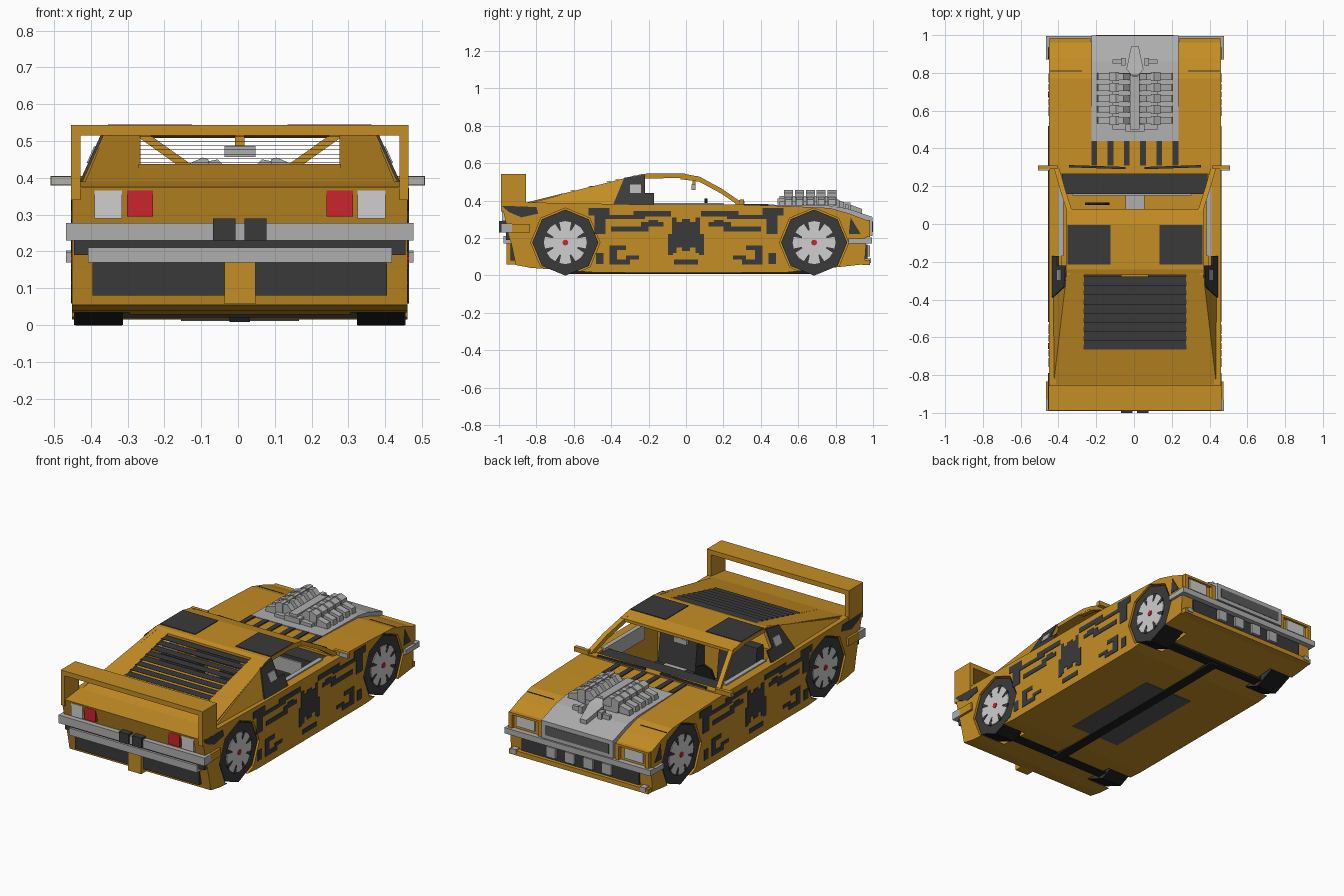
import bpy, bmesh, math

CX = 0.005   # body sits slightly off centre
W = 0.456    # half width of the body


def mat(name, r, g, b):
    m = bpy.data.materials.new(name)
    m.diffuse_color = (r, g, b, 1)
    return m


ORANGE = mat("orange paint", 0.56, 0.27, 0.018)
DARK = mat("dark grey", 0.042, 0.042, 0.042)
BLACK = mat("black rubber", 0.012, 0.012, 0.012)
GREY = mat("light grey metal", 0.43, 0.43, 0.43)
SILVER = mat("silver lamp", 0.62, 0.62, 0.62)
RED = mat("red lamp", 0.60, 0.018, 0.027)
MID = mat("mid grey", 0.10, 0.10, 0.10)


# Shapes are lists of equal-sized point loops, joined and capped by make()
def P(yz, x0, x1):
    return [[(x, y, z) for y, z in yz] for x in (x0, x1)]


def Q(xz, y0, y1):
    return [[(x, y, z) for x, z in xz] for y in (y0, y1)]


def B(x0, x1, y0, y1, z0, z1):
    return P([(y0, z0), (y1, z0), (y1, z1), (y0, z1)], x0, x1)


def ring(y, z, r, n, turn=0.0):
    return [(y + r * math.sin(turn + 2 * math.pi * i / n),
             z - r * math.cos(turn + 2 * math.pi * i / n)) for i in range(n)]


def make(name, material, *shapes, both=False):
    bm = bmesh.new()
    for side in ((1, -1) if both else (1,)):
        for loops in shapes:
            vs = [[bm.verts.new((x * side + CX, y, z)) for x, y, z in lp] for lp in loops]
            n = len(vs[0])
            for a, b in zip(vs, vs[1:]):
                for i in range(n):
                    j = (i + 1) % n
                    bm.faces.new((a[i], a[j], b[j], b[i]))
            bm.faces.new(vs[0][::-1])
            bm.faces.new(vs[-1])
    bmesh.ops.recalc_face_normals(bm, faces=bm.faces[:])
    me = bpy.data.meshes.new(name)
    bm.to_mesh(me)
    bm.free()
    me.materials.append(material)
    ob = bpy.data.objects.new(name, me)
    bpy.context.collection.objects.link(ob)
    return ob


def cut(ob, cutter):
    mod = ob.modifiers.new("cut", 'BOOLEAN')
    mod.operation, mod.solver, mod.object = 'DIFFERENCE', 'EXACT', cutter
    bpy.context.view_layer.objects.active = ob
    bpy.ops.object.modifier_apply(modifier=mod.name)
    bpy.data.objects.remove(cutter)


# Lower body: side profile with wheel arches and cabin cut out
body = make("body", ORANGE, P([
    (-0.48, 0.015), (0.53, 0.015), (0.87, 0.05), (0.955, 0.06), (0.965, 0.2), (0.965, 0.295),
    (0.88, 0.328), (0.77, 0.36), (0.55, 0.37), (0.29, 0.378), (-0.3, 0.38), (-0.85, 0.39),
    (-0.985, 0.375), (-0.93, 0.15), (-0.91, 0.055), (-0.83, 0.04)], -W, W))
AXLES = (-0.645, 0.685)
cut(body, make("arch_cutter", ORANGE, *[P(ring(y, 0.175, 0.185, 8), 0.3, 0.6) for y in AXLES], both=True))
cut(body, make("cabin_cutter", ORANGE, B(-0.39, 0.39, -0.3, 0.27, 0.09, 0.6)))

# Wheels: octagonal tyres, notched rims, red hubs
for y, end in zip(AXLES, ("rear", "front")):
    make(end + "_tyres", DARK, P(ring(y, 0.175, 0.175, 8), 0.318, 0.45), both=True)
    make(end + "_treads", BLACK, P(ring(y, 0.175, 0.1765, 8), 0.32, 0.447), both=True)
    make(end + "_rims", SILVER, P(ring(y, 0.175, 0.115, 16), 0.44, 0.455), both=True)
    slots = []
    for i in range(8):
        a = 2 * math.pi * (i + 0.5) / 8
        c, s = math.cos(a), math.sin(a)
        slots.append(P([(y + r * c - t * s, 0.175 + r * s + t * c)
                        for r, t in ((0.07, -0.004), (0.116, -0.013), (0.116, 0.013), (0.07, 0.004))], 0.45, 0.457))
    make(end + "_rim_slots", DARK, *slots, both=True)
    make(end + "_hubs", RED, P(ring(y, 0.175, 0.016, 8), 0.45, 0.459), both=True)

# Greenhouse: leaning sails, roof, rear slope frame, windscreen pillars


def lean(yz, out=0.0, thick=0.02):
    f = lambda z: 0.43 - (z - 0.385) * 0.45 + out
    return [[(f(z) - d, y, z) for y, z in yz] for d in (thick, 0)]


make("sail_panels", ORANGE, lean([(-0.84, 0.385), (-0.22, 0.375), (-0.22, 0.535), (-0.27, 0.535)]), both=True)
make("quarter_windows", DARK, lean([(-0.39, 0.377), (-0.17, 0.377), (-0.17, 0.44), (-0.22, 0.44),
                                    (-0.22, 0.538), (-0.33, 0.522)], 0.007, 0.009), both=True)
make("quarter_vents", GREY, lean([(-0.3, 0.44), (-0.24, 0.44), (-0.24, 0.485), (-0.3, 0.485)], 0.011, 0.006), both=True)
make("roof", ORANGE, P([(-0.27, 0.532), (-0.24, 0.541), (0, 0.541), (0.08, 0.525), (0.08, 0.508),
                        (0, 0.52), (-0.27, 0.518)], -0.362, 0.362))
make("roof_panels", DARK, B(0.13, 0.358, -0.215, -0.005, 0.538, 0.545), both=True)
make("rear_slope_sides", ORANGE, [
    [(0.27, -0.85, 0.375), (0.42, -0.85, 0.375), (0.42, -0.85, 0.39), (0.27, -0.85, 0.39)],
    [(0.27, -0.26, 0.52), (0.36, -0.26, 0.52), (0.36, -0.26, 0.535), (0.27, -0.26, 0.535)]], both=True)
make("rear_slope_base", ORANGE, P([(-0.85, 0.375), (-0.85, 0.39), (-0.66, 0.438), (-0.66, 0.38)], -0.275, 0.275))
make("rear_louvres", DARK, *[B(-0.272, 0.272, -0.665 + i * 0.048, -0.615 + i * 0.048,
                               0.44 + i * 0.0118, 0.4415 + i * 0.0118) for i in range(8)])


def strut(path, w, h):
    return [[(x - w, y, z - h), (x + w, y, z - h), (x + w, y, z + h), (x - w, y, z + h)] for x, y, z in path]


make("windscreen_pillars", ORANGE, strut([(0.347, -0.03, 0.528), (0.347, 0.07, 0.515), (0.385, 0.19, 0.45),
                                          (0.415, 0.295, 0.378)], 0.014, 0.014), both=True)
make("roof_braces", ORANGE, Q([(0.25, 0.52), (0.29, 0.52), (0.17, 0.435), (0.13, 0.435)], -0.25, -0.235), both=True)
make("cowl", ORANGE, B(-0.42, 0.42, 0.265, 0.31, 0.36, 0.384))
make("wipers", DARK, [[(0.05, 0.29, 0.384), (0.05, 0.302, 0.384), (0.05, 0.302, 0.396), (0.05, 0.29, 0.396)],
                      [(0.35, 0.30, 0.384), (0.35, 0.312, 0.384), (0.35, 0.312, 0.396), (0.35, 0.30, 0.396)]], both=True)

# Interior
make("seats", DARK, B(0.06, 0.32, -0.2, 0.06, 0.09, 0.18),
     P([(-0.28, 0.1), (-0.18, 0.1), (-0.22, 0.41), (-0.28, 0.41)], 0.07, 0.31), both=True)
make("seat_trim", GREY, B(0.12, 0.26, -0.19, 0.05, 0.18, 0.185), both=True)
make("dashboard", DARK, B(-0.385, 0.385, 0.16, 0.265, 0.2, 0.37))
make("dashboard_trim", GREY, B(-0.33, 0.3, 0.15, 0.16, 0.27, 0.35), B(-0.05, 0.05, -0.1, 0.16, 0.09, 0.2))
make("door_trim", GREY, B(0.378, 0.405, -0.17, 0.2, 0.3, 0.386), both=True)
make("steering_wheel", BLACK, Q([(-0.2 + y, z) for y, z in ring(0, 0.345, 0.065, 8)], 0.1, 0.115))
make("inner_mirror", GREY, B(-0.042, 0.042, 0.03, 0.05, 0.457, 0.487))
make("inner_mirror_stalk", ORANGE, B(-0.013, 0.013, 0.035, 0.05, 0.487, 0.52))

# Door mirrors
make("door_mirrors", ORANGE, B(0.41, 0.503, 0.29, 0.31, 0.379, 0.405), B(-0.514, -0.41, 0.29, 0.31, 0.379, 0.405))
make("door_mirror_faces", GREY, B(0.45, 0.502, 0.284, 0.291, 0.38, 0.404), B(-0.513, -0.45, 0.284, 0.291, 0.38, 0.404))

# Rear wing
make("wing_blade", ORANGE, B(-0.458, 0.458, -0.988, -0.855, 0.515, 0.543))
make("wing_posts", ORANGE, B(0.433, 0.458, -0.988, -0.855, 0.34, 0.52), both=True)

# Rear end: lamps, bumpers, dark panels, exhausts
make("tail_lamps_silver", SILVER, B(0.32, 0.395, -0.984, -0.95, 0.29, 0.365), both=True)
make("tail_lamps_red", RED, B(0.236, 0.307, -0.984, -0.95, 0.295, 0.365), both=True)
make("rear_bumper", GREY, B(-0.472, 0.472, -0.99, -0.93, 0.23, 0.277))
make("rear_bumper_ends", ORANGE, B(0.44, 0.47, -0.93, -0.835, 0.23, 0.275), both=True)
make("rear_lower_bumper", GREY, B(-0.413, 0.413, -0.975, -0.92, 0.17, 0.211))
make("rear_upper_panel", DARK, B(-0.45, 0.45, -0.962, -0.92, 0.19, 0.23))
make("rear_lower_panel", DARK, B(-0.4, 0.4, -0.938, -0.9, 0.08, 0.17))
make("rear_centre_fin", ORANGE, B(-0.042, 0.042, -0.96, -0.9, 0.057, 0.17))
make("exhausts", DARK, B(0.012, 0.073, -1.0, -0.94, 0.23, 0.29), both=True)

# Nose: grey hood block, grille, lights, bumper
make("hood_block", GREY, P([(0.44, 0.378), (0.77, 0.372), (0.86, 0.358), (0.998, 0.312), (0.998, 0.21), (0.44, 0.3)],
                           -0.231, 0.231))
make("nose_grille", MID, B(-0.205, 0.205, 0.99, 1.0, 0.232, 0.288))
make("head_lamps", SILVER, B(0.29, 0.41, 0.95, 0.975, 0.22, 0.282), both=True)
make("head_lamp_brows", ORANGE, B(0.235, 0.452, 0.95, 0.985, 0.284, 0.297), B(0.43, 0.452, 0.95, 0.985, 0.205, 0.29),
     B(0.235, 0.26, 0.95, 0.985, 0.205, 0.29), both=True)
make("front_bumper", GREY, B(-0.472, 0.472, 0.955, 0.995, 0.17, 0.203))
make("front_bumper_ends", GREY, B(0.44, 0.472, 0.87, 0.96, 0.17, 0.198), both=True)
make("front_lower_grille", DARK, B(-0.38, 0.38, 0.95, 0.97, 0.085, 0.165))
make("fog_lamps", GREY, B(0.03, 0.09, 0.95, 0.985, 0.1, 0.16), B(0.15, 0.21, 0.95, 0.985, 0.1, 0.16),
     B(0.4, 0.435, 0.95, 0.99, 0.065, 0.09), both=True)
make("front_lip", ORANGE, B(-0.45, 0.45, 0.94, 0.985, 0.055, 0.082))

# Hood vents and seam
make("hood_vents", DARK, *[B(x - 0.015, x + 0.015, 0.31, 0.44, 0.37, 0.381)
                           for x in [-0.215 + i * 0.086 for i in range(6)]])
make("hood_seams", DARK, B(0.28, 0.45, 0.808, 0.813, 0.33, 0.35), both=True)

# Exposed engine: spine, two banks of stepped blocks, front pulley arm
make("engine_base", GREY, B(-0.12, 0.12, 0.5, 0.8, 0.37, 0.395))
make("engine_spine", GREY, B(-0.025, 0.025, 0.5, 0.79, 0.38, 0.425), B(-0.05, 0.05, 0.49, 0.53, 0.38, 0.41),
     [[(-w, y, z - 0.04), (w, y, z - 0.04), (w, y, z), (-w, y, z)]
      for w, y, z in ((0.02, 0.94, 0.355), (0.045, 0.82, 0.4), (0.012, 0.78, 0.43))])
inner, outer = [], []
for i in range(5):
    y = 0.525 + i * 0.058
    inner.append(Q([(0.02, 0.385), (0.09, 0.385), (0.085, 0.445), (0.06, 0.45), (0.025, 0.415)], y + 0.006, y + 0.04))
    outer.append(Q([(0.085, 0.375), (0.13, 0.375), (0.135, 0.44), (0.1, 0.455), (0.085, 0.45)], y, y + 0.048))
    outer.append(Q([(0.13, 0.375), (0.2, 0.375), (0.195, 0.405), (0.135, 0.42)], y + 0.006, y + 0.042))
make("engine_inlets", GREY, *inner, both=True)
make("engine_cylinders", GREY, *outer, both=True)
make("engine_pulleys", GREY, B(0.05, 0.075, 0.84, 0.88, 0.35, 0.39), B(0.075, 0.12, 0.85, 0.87, 0.35, 0.38), both=True)

# Camouflage plates on the flanks, symmetric about the middle of the door
half = [(0, .022, .13, .3), (.022, .055, .15, .285), (.05, .075, .12, .31), (.07, .095, .11, .22), (0, .065, .058, .085),
        (.08, .28, .315, .345), (.22, .43, .30, .322), (.12, .24, .262, .285), (.2, .4, .235, .262), (.15, .2, .28, .297),
        (.25, .32, .085, .105), (.3, .41, .058, .085), (.37, .41, .085, .14), (.32, .41, .135, .16),
        (.41, .52, .32, .36), (.43, .49, .22, .32), (.44, .48, .06, .12)]
plates = [B(W - 0.004, W + 0.003, min(s * a, s * b), max(s * a, s * b), c, d) for a, b, c, d in half for s in (1, -1)]
plates.append(P([(-0.983, 0.372), (-0.8, 0.365), (-0.79, 0.33), (-0.88, 0.31), (-0.95, 0.34)], W - 0.004, W + 0.003))
plates.append(P([(0.87, 0.22), (0.935, 0.22), (0.88, 0.31)], W - 0.004, W + 0.003))
make("side_camouflage", DARK, *plates, both=True)

# Underside: grey pan, driveshaft and axles
make("floor_pan", MID, B(-0.16, 0.16, -0.33, 0.3, 0.011, 0.016))
make("driveshaft", BLACK, B(-0.028, 0.028, -0.66, 0.7, 0.008, 0.03))
make("axles", BLACK, *[B(-0.32, 0.32, y - 0.03, y + 0.03, 0.02, 0.045) for y in AXLES])
